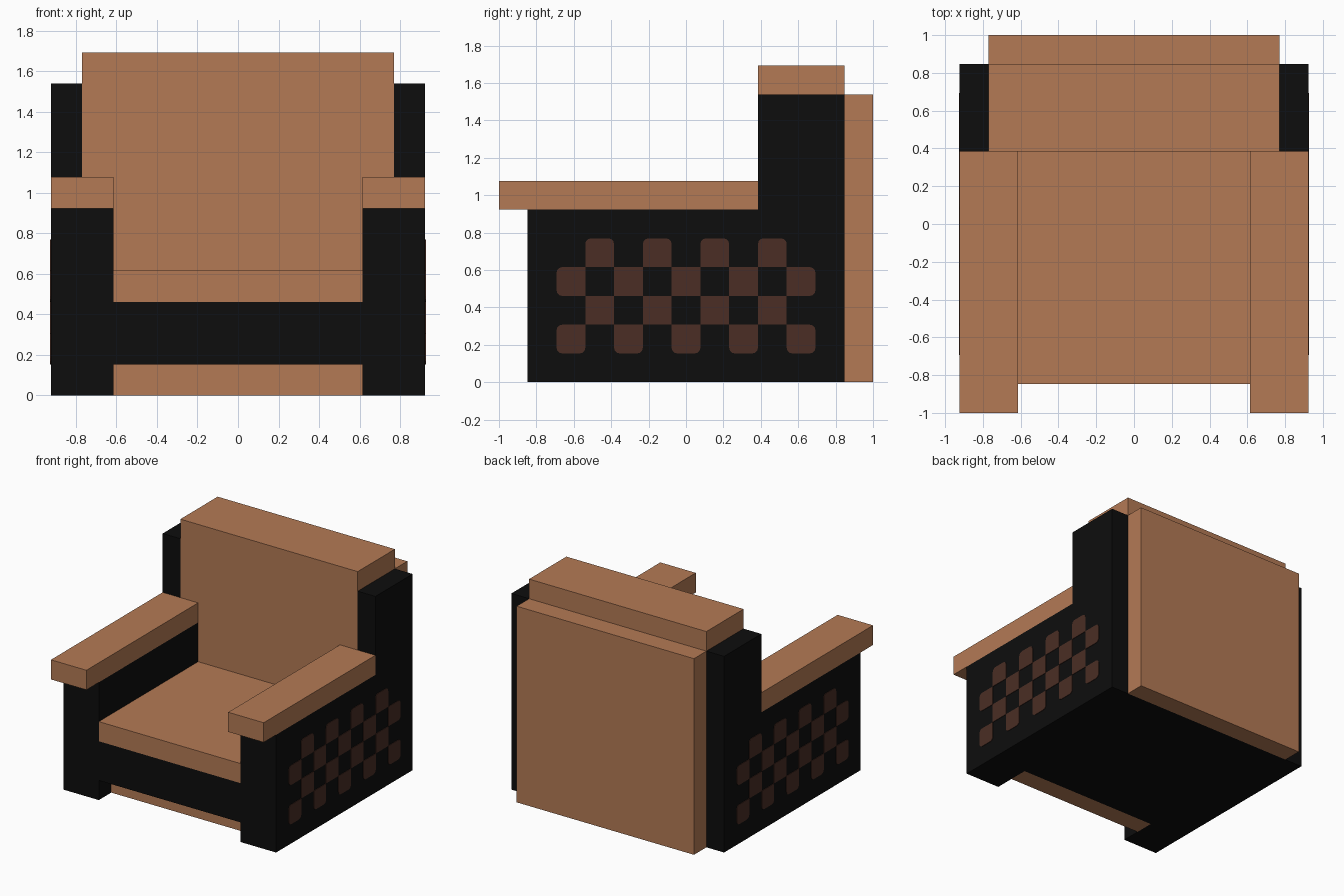
import bpy, bmesh, math

if "Cube" in bpy.data.objects:
    bpy.data.objects.remove(bpy.data.objects["Cube"])

U = 2 / 13  # the whole chair sits on a 13-step grid


def material(name, rgb):
    m = bpy.data.materials.new(name)
    m.diffuse_color = (*rgb, 1)
    m.use_nodes = True
    m.node_tree.nodes["Principled BSDF"].inputs["Base Color"].default_value = m.diffuse_color
    return m


TAN = material("tan_leather", (0.456, 0.195, 0.091))
BLACK = material("black_frame", (0.004, 0.004, 0.004))
BROWN = material("dark_brown_check", (0.069, 0.027, 0.018))


def finish(name, bm, mat):
    bmesh.ops.recalc_face_normals(bm, faces=bm.faces)
    me = bpy.data.meshes.new(name)
    bm.to_mesh(me)
    bm.free()
    me.materials.append(mat)
    ob = bpy.data.objects.new(name, me)
    bpy.context.collection.objects.link(ob)
    return ob


def prism(name, outline, axis, lo, hi, mat):
    """Extrude a 2D outline along x (outline = y,z) or y (outline = x,z)."""
    bm = bmesh.new()
    put = (lambda a, b: (lo, a, b)) if axis == "x" else (lambda a, b: (a, lo, b))
    face = bm.faces.new([bm.verts.new(put(a, b)) for a, b in outline])
    geom = bmesh.ops.extrude_face_region(bm, geom=[face])["geom"]
    vec = (hi - lo, 0, 0) if axis == "x" else (0, hi - lo, 0)
    bmesh.ops.translate(bm, vec=vec, verts=[g for g in geom if isinstance(g, bmesh.types.BMVert)])
    return finish(name, bm, mat)


def box(name, x, y, z, mat):
    """Box given by grid-step ranges."""
    pts = [(a * U, b * U) for a, b in ((y[0], z[0]), (y[1], z[0]), (y[1], z[1]), (y[0], z[1]))]
    return prism(name, pts, "x", x[0] * U, x[1] * U, mat)


# base under the seat, with a recessed tan kick board
box("seat_base", (-4, 4), (-5.5, 5.5), (1, 3), BLACK)
box("underside", (-4, 4), (-3.5, 5.5), (0, 1), BLACK)
box("kick_board", (-4, 4), (-4.5, -3.5), (0, 1), TAN)
box("seat", (-4, 4), (-5.5, 2.5), (3, 4), TAN)

# back cushion: narrow between the arms, wider above them
half = [(4, 3), (4, 6), (5, 6), (5, 11)]
outline = [(a * U, b * U) for a, b in half + [(-a, b) for a, b in reversed(half)]]
prism("back_cushion", outline, "y", 2.5 * U, 5.5 * U, TAN)
box("back_panel", (-5, 5), (5.5, 6.5), (0, 10), TAN)


def check_cell(bm, r, c, x):
    """One check; corners without a diagonal neighbour are rounded."""
    rad = 0.03
    y0, z0 = (c - 4.5) * U, (r + 1) * U
    loop = []
    for k, (dy, dz) in enumerate(((-1, -1), (1, -1), (1, 1), (-1, 1))):
        py, pz = y0 + U * (dy > 0), z0 + U * (dz > 0)
        if 0 <= c + dy <= 8 and 0 <= r + dz <= 3:
            loop.append((py, pz))
            continue
        for i in range(4):
            t = math.pi + math.pi / 2 * k + math.pi / 6 * i
            loop.append((py - dy * rad + rad * math.cos(t), pz - dz * rad + rad * math.sin(t)))
    face = bm.faces.new([bm.verts.new((x, a, b)) for a, b in loop])
    geom = bmesh.ops.extrude_face_region(bm, geom=[face])["geom"]
    step = math.copysign(0.004, x)
    bmesh.ops.translate(bm, vec=(step, 0, 0), verts=[g for g in geom if isinstance(g, bmesh.types.BMVert)])


# sides, armrests and checks, left and right
for side, s in (("left", -1), ("right", 1)):
    def span(a, b):
        return sorted((s * a, s * b))
    box(side + "_side_panel", span(4, 6), (-5.5, 5.5), (0, 6), BLACK)
    box(side + "_back_post", span(5, 6), (2.5, 5.5), (6, 10), BLACK)
    box(side + "_armrest", span(4, 6), (-6.5, 2.5), (6, 7), TAN)
    bm = bmesh.new()
    for r in range(4):
        for c in range(r % 2, 9, 2):
            check_cell(bm, r, c, s * 6 * U)
    finish(side + "_check_pattern", bm, BROWN)
